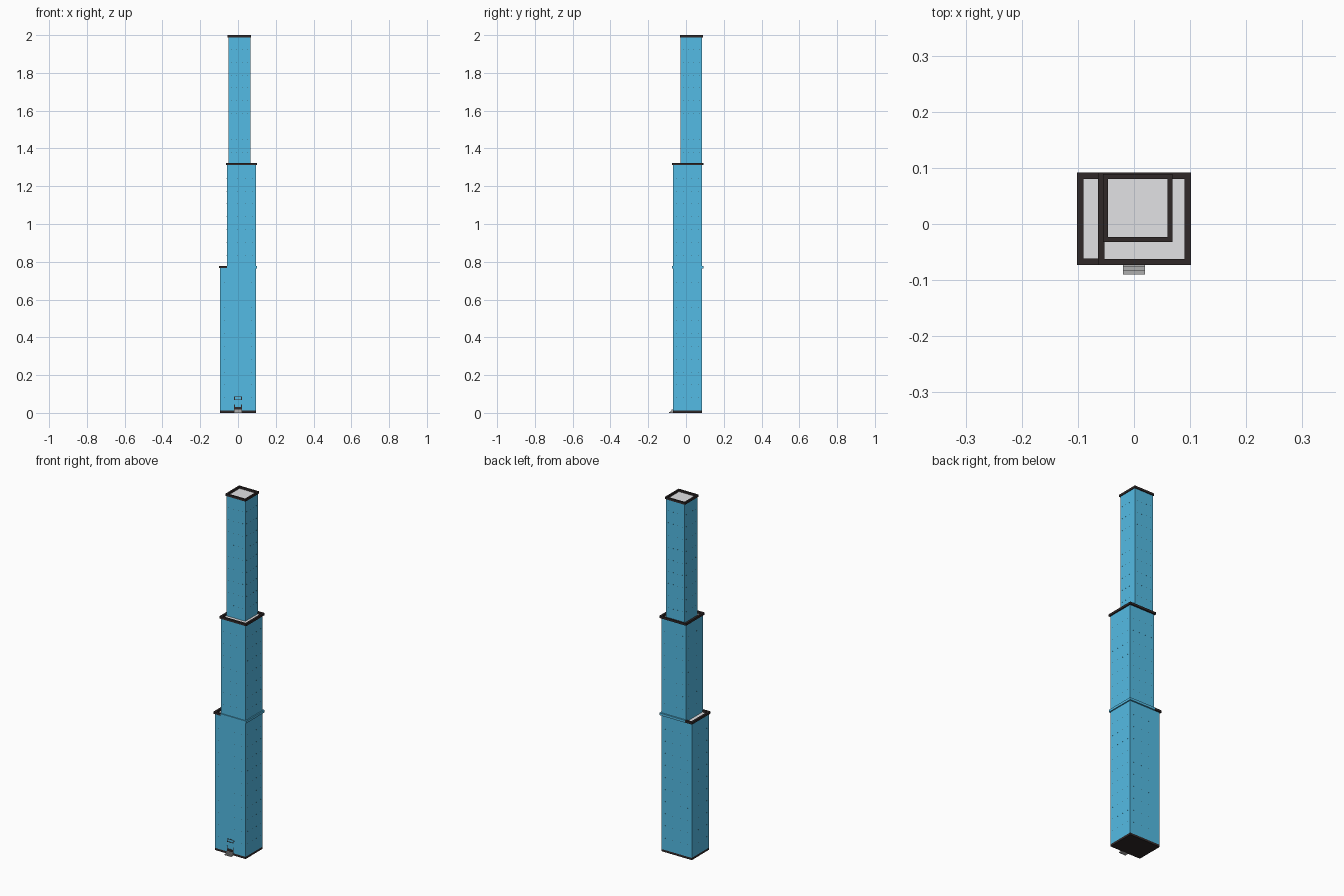
import bpy, bmesh

if "Cube" in bpy.data.objects:
    bpy.data.objects.remove(bpy.data.objects["Cube"])


def material(name, rgb):
    m = bpy.data.materials.new(name)
    m.diffuse_color = (*rgb, 1)
    m.use_nodes = True
    m.node_tree.nodes["Principled BSDF"].inputs["Base Color"].default_value = m.diffuse_color
    return m


BLUE = material("blue_glass", (0.088, 0.50, 0.78))
DARK = material("dark_trim", (0.030, 0.022, 0.022))
ROOF = material("light_grey_roof", (0.76, 0.76, 0.78))
GREY = material("grey_stone", (0.42, 0.42, 0.42))


def finish(name, bm, mats):
    bmesh.ops.recalc_face_normals(bm, faces=bm.faces)
    mesh = bpy.data.meshes.new(name)
    bm.to_mesh(mesh)
    bm.free()
    for m in mats:
        mesh.materials.append(m)
    ob = bpy.data.objects.new(name, mesh)
    bpy.context.collection.objects.link(ob)
    return ob


def add_box(bm, x0, x1, y0, y1, z0, z1):
    for v in bmesh.ops.create_cube(bm, size=1)["verts"]:
        v.co = (x1 if v.co.x > 0 else x0,
                y1 if v.co.y > 0 else y0,
                z1 if v.co.z > 0 else z0)
    return bm


def box(name, mat, *dims):
    return finish(name, add_box(bmesh.new(), *dims), [mat])


def roof_tray(name, x0, x1, y0, y1, z0, z1, rim=0.0115, drop=0.011):
    """Dark parapet slab with a sunken light roof."""
    bm = add_box(bmesh.new(), x0, x1, y0, y1, z0, z1)
    top = max(bm.faces, key=lambda f: f.calc_center_median().z)
    bmesh.ops.inset_region(bm, faces=[top], thickness=rim, use_even_offset=True)
    ext = bmesh.ops.extrude_face_region(bm, geom=[top])
    floor = [g for g in ext["geom"] if isinstance(g, bmesh.types.BMFace)][0]
    for v in floor.verts:
        v.co.z -= drop
    floor.material_index = 1
    if top.is_valid:
        bmesh.ops.delete(bm, geom=[top], context='FACES_ONLY')
    finish(name, bm, [DARK, ROOF])


def studs(name, x0, x1, y0, y1, z0, z1, step=0.068, cols=4, s=0.0012, t=0.0006):
    """Rows of tiny dark facade fixings on all four sides of a tier."""
    bm = bmesh.new()
    for r in range(1, int((z1 - z0) / step + 0.5)):
        z = z0 + r * step
        for c in range(cols):
            f = (c + 0.5) / cols
            x, y = x0 + f * (x1 - x0), y0 + f * (y1 - y0)
            for yy in (y0, y1):
                add_box(bm, x - s, x + s, yy - t, yy + t, z - s, z + s)
            for xx in (x0, x1):
                add_box(bm, xx - t, xx + t, y - s, y + s, z - s, z + s)
    finish(name, bm, [DARK])


# Base slab
box("base_slab", DARK, -0.095, 0.095, -0.068, 0.084, 0, 0.012)

# Three stepped glass tiers with rows of facade fixings
tiers = {
    "lower": (-0.095, 0.095, -0.068, 0.084, 0.012, 0.7662),
    "middle": (-0.059, 0.095, -0.068, 0.084, 0.7662, 1.3122),
    "upper": (-0.051, 0.065, -0.028, 0.084, 1.3122, 1.9882),
}
for name, dims in tiers.items():
    box(name + "_tier", BLUE, *dims)
    studs(name + "_facade_studs", *dims)

# Parapets and roofs
roof_tray("lower_roof", -0.1015, 0.101, -0.073, 0.0915, 0.766, 0.778)
roof_tray("middle_roof", -0.0645, 0.1015, -0.0735, 0.092, 1.312, 1.324)
roof_tray("upper_roof", -0.0555, 0.069, -0.0325, 0.089, 1.988, 2.0, rim=0.009)

# Glass band where the middle tier passes the lower roof edge
box("glass_band", BLUE, -0.059, 0.1013, -0.0733, 0.0918, 0.7655, 0.7785)

# Entrance: three shallow steps, thin door frame and canopy frame
for i in range(3):
    box(f"entrance_step_{i + 1}", GREY, -0.02, 0.02,
        -0.090 + i * 0.007, -0.067, 0, 0.005 + i * 0.006)
for side, x in (("left", -0.0185), ("right", 0.0185)):
    box(f"door_post_{side}", DARK, x - 0.0015, x + 0.0015, -0.0695, -0.067, 0.017, 0.045)
    box(f"canopy_side_{side}", DARK, x - 0.0015, x + 0.0015, -0.0695, -0.067, 0.068, 0.086)
box("door_sill", DARK, -0.02, 0.02, -0.0695, -0.067, 0.017, 0.03)
for part, z in (("bottom", 0.069), ("top", 0.0845)):
    box(f"canopy_{part}", DARK, -0.02, 0.02, -0.0695, -0.067, z - 0.0015, z + 0.0015)
